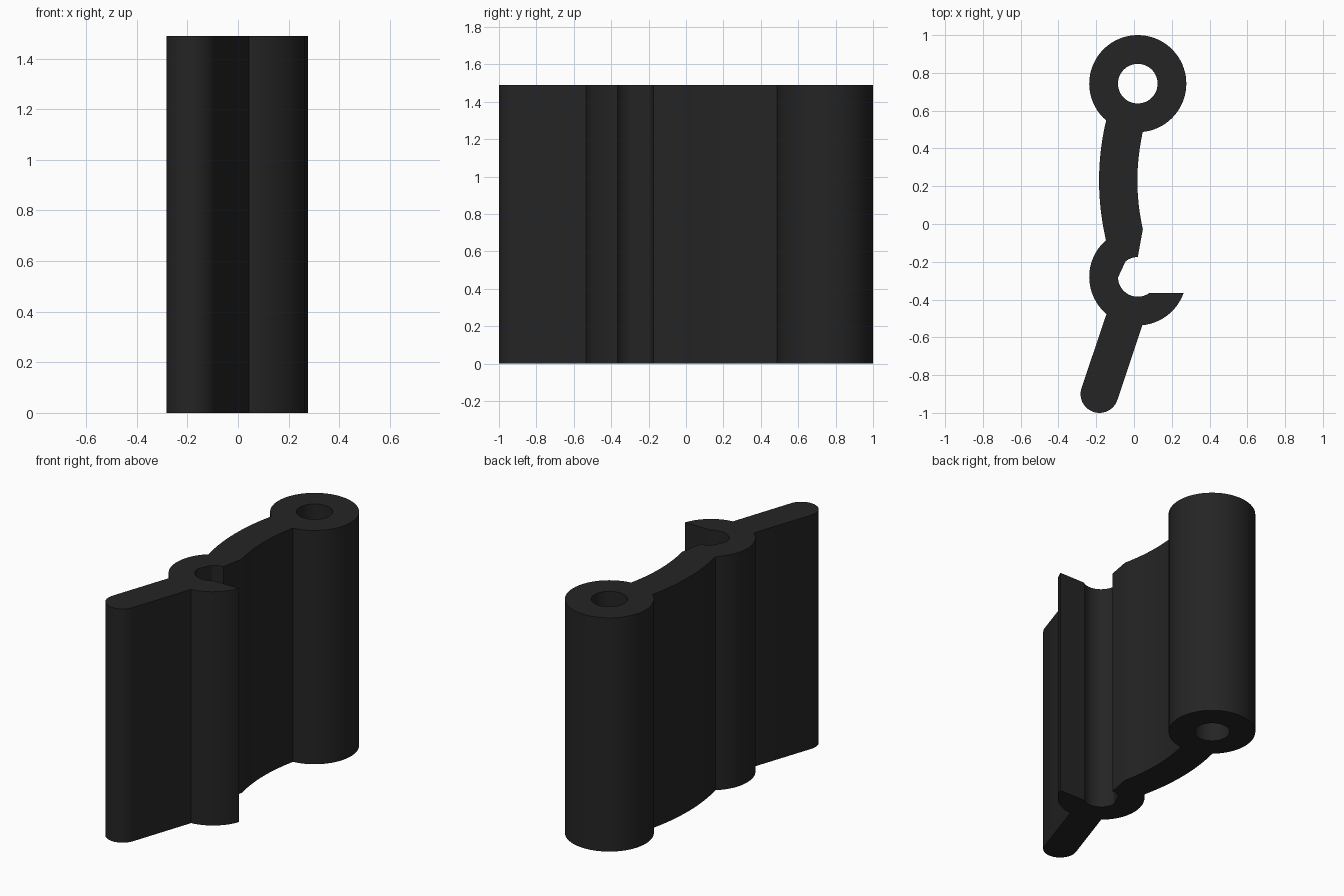
import bpy, bmesh, math

if "Cube" in bpy.data.objects:
    bpy.data.objects.remove(bpy.data.objects["Cube"])

HEIGHT = 1.49
RING = (0.02, 0.743)      # closed barrel centre
CLIP = (0.02, -0.28)      # open barrel centre
TAIL = (-0.183, -0.9)     # rounded tip centre
OUTER, INNER = 0.257, 0.105


def arc(centre, radius, start, end, steps):
    """Points on an arc, angles in degrees."""
    pts = []
    for i in range(steps + 1):
        a = math.radians(start + (end - start) * i / steps)
        pts.append((centre[0] + radius * math.cos(a), centre[1] + radius * math.sin(a)))
    return pts


# Curved web between the barrels: two concentric arcs
WEB_R = 1.366
web = (-0.185 + WEB_R, 0.23)
web_out = math.degrees(math.asin(0.32 / WEB_R))
web_in = math.degrees(math.asin(0.257 / (WEB_R - 0.203)))

outline = arc(RING, OUTER, -84.3, 229.4, 64)                            # closed barrel
outline += arc(web, WEB_R, 180 - web_out, 180 + web_out, 16)[1:-1]      # web, outer side
outline += arc(CLIP, OUTER, 131, 229.9, 22)                             # open barrel back
outline += arc(TAIL, 0.1, 162, 342, 24)                                 # tail tip
outline += arc(CLIP, OUTER, -84.6, -19.5, 14)                           # lower lip
outline += arc(CLIP, INNER, -54, -178, 20)                              # socket floor
outline += arc(CLIP, INNER, -232, -270, 8)                              # socket top
outline += arc(web, WEB_R - 0.203, 180 + web_in, 180 - web_in, 16)[:-1]  # web, inner side
hole = arc(RING, INNER, 0, 360, 48)[:-1]                                # pin hole

# Fill the profile and extrude it to full height
bm = bmesh.new()
edges = []
for loop in (outline, hole):
    verts = [bm.verts.new((x, y, 0)) for x, y in loop]
    edges += [bm.edges.new((verts[i - 1], verts[i])) for i in range(len(verts))]
bmesh.ops.triangle_fill(bm, edges=edges, use_beauty=True, normal=(0, 0, 1))
top = bmesh.ops.extrude_face_region(bm, geom=bm.faces[:], use_keep_orig=True)
bmesh.ops.translate(bm, vec=(0, 0, HEIGHT),
                    verts=[g for g in top["geom"] if isinstance(g, bmesh.types.BMVert)])
bmesh.ops.recalc_face_normals(bm, faces=bm.faces[:])

mesh = bpy.data.meshes.new("hinge_clip")
bm.to_mesh(mesh)
bm.free()
clip = bpy.data.objects.new("hinge_clip", mesh)
bpy.context.collection.objects.link(clip)

# Dark plastic
mat = bpy.data.materials.new("dark_plastic")
mat.diffuse_color = (0.018, 0.018, 0.018, 1)
mat.use_nodes = True
mat.node_tree.nodes["Principled BSDF"].inputs["Base Color"].default_value = mat.diffuse_color
mesh.materials.append(mat)

bpy.context.view_layer.objects.active = clip
clip.select_set(True)
bpy.ops.object.shade_smooth_by_angle(angle=math.radians(25))
